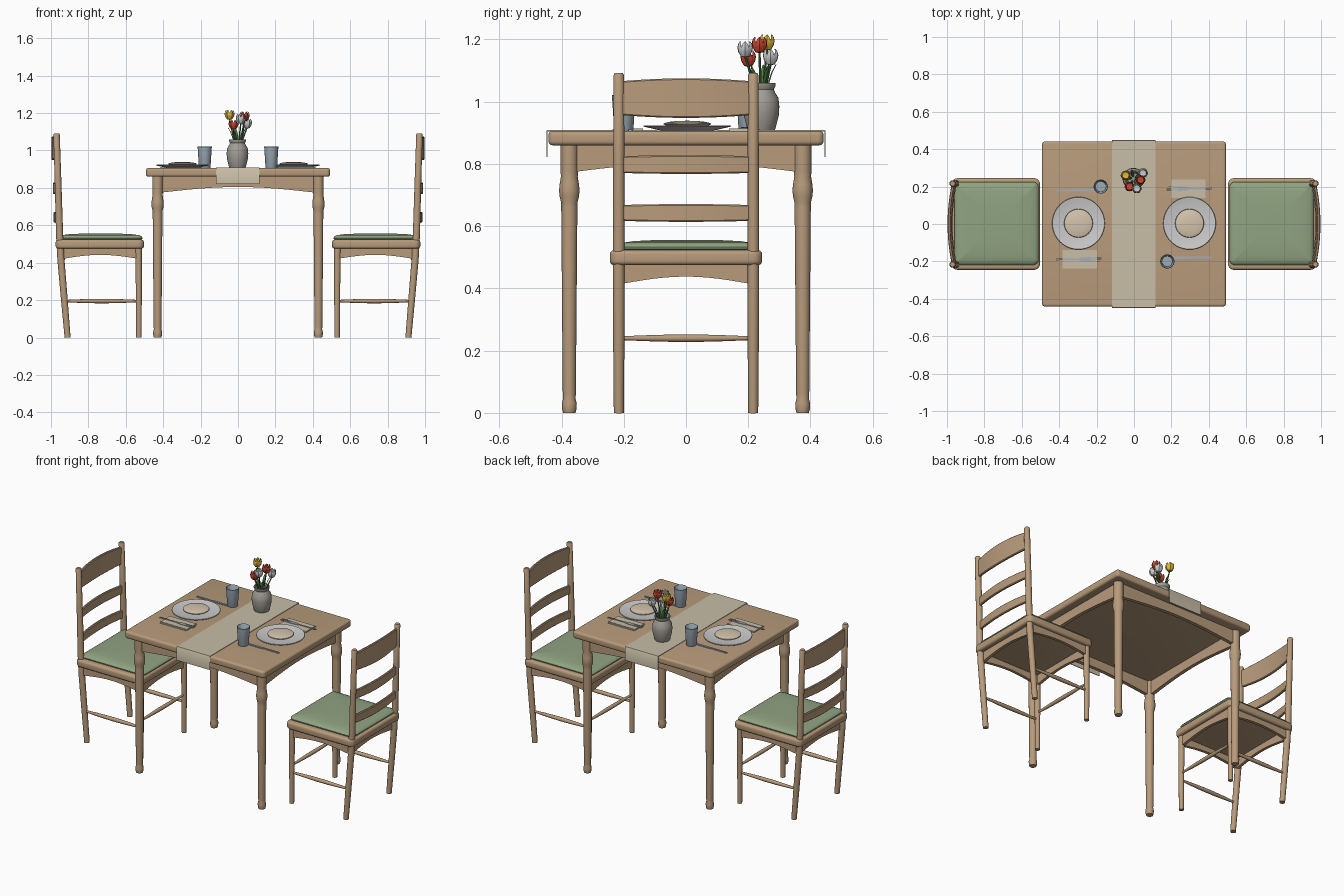
import bpy, bmesh, math
from mathutils import Vector

if "Cube" in bpy.data.objects:
    bpy.data.objects.remove(bpy.data.objects["Cube"])


def material(name, r, g, b):
    m = bpy.data.materials.new(name)
    m.diffuse_color = (r, g, b, 1)
    m.use_nodes = True
    m.node_tree.nodes["Principled BSDF"].inputs["Base Color"].default_value = m.diffuse_color
    return m


WOOD = material("wood", .48, .33, .20)
GREEN = material("cushion_green", .28, .37, .22)
LINEN = material("linen", .58, .51, .38)
WHITE = material("white", .8, .8, .78)
CREAM = material("cream", .66, .56, .42)
GLASS = material("glass", .34, .41, .47)
STEEL = material("steel", .38, .42, .47)
CLAY = material("clay", .36, .34, .31)
LEAF = material("leaf", .08, .2, .06)
RED = material("red", .6, .06, .03)
YELLOW = material("yellow", .75, .48, .05)


def build(name, rings, mat, caps=True, smooth=True):
    """Skin a list of equally long vertex rings."""
    bm = bmesh.new()
    vr = [[bm.verts.new(p) for p in r] for r in rings]
    n = len(vr[0])
    for a, b in zip(vr, vr[1:]):
        for i in range(n):
            j = (i + 1) % n
            bm.faces.new((a[i], a[j], b[j], b[i]))
    if caps:
        bm.faces.new(vr[0][::-1])
        bm.faces.new(vr[-1])
    bmesh.ops.remove_doubles(bm, verts=bm.verts, dist=1e-5)
    bmesh.ops.recalc_face_normals(bm, faces=bm.faces)
    me = bpy.data.meshes.new(name)
    bm.to_mesh(me)
    bm.free()
    ob = bpy.data.objects.new(name, me)
    bpy.context.collection.objects.link(ob)
    me.materials.append(mat)
    if smooth:
        bpy.context.view_layer.objects.active = ob
        ob.select_set(True)
        bpy.ops.object.shade_smooth_by_angle(angle=math.radians(40))
        ob.select_set(False)
    return ob


def circle(r, n):
    return [(r * math.cos(2 * math.pi * i / n), r * math.sin(2 * math.pi * i / n)) for i in range(n)]


def lathe(name, x, y, profile, mat, n=32):
    return build(name, [[(x + a, y + b, z) for a, b in circle(max(r, 1e-6), n)] for r, z in profile], mat, False)


def tube(name, pts, radii, mat, n=16):
    pts = [Vector(p) for p in pts]
    rings = []
    for k, p in enumerate(pts):
        t = (pts[min(k + 1, len(pts) - 1)] - pts[max(k - 1, 0)]).normalized()
        u = t.cross(Vector((0, 1, 0)) if abs(t.y) < .9 else Vector((1, 0, 0))).normalized()
        v = t.cross(u)
        rings.append([p + u * a + v * b for a, b in circle(radii[k], n)])
    return build(name, rings, mat)


def slab(name, cx, cy, hx, hy, r, layers, mat):
    """Rounded rectangle lofted through (inset, z) layers."""
    rings = []
    for inset, z in layers:
        q = max(r - inset, .004)
        ring = []
        for c, (sx, sy) in enumerate(((1, 1), (-1, 1), (-1, -1), (1, -1))):
            for i in range(6):
                a = math.pi / 2 * (c + i / 5)
                ring.append((cx + sx * (hx - inset - q) + q * math.cos(a),
                             cy + sy * (hy - inset - q) + q * math.sin(a), z))
        rings.append(ring)
    return build(name, rings, mat)


def bullnose(z0, z1, r):
    arc = [(r * (1 - math.cos(a)), r * (1 - math.sin(a))) for a in (0, .39, .79, 1.18, 1.57)]
    return [(d, z0 + e) for e, d in arc[::-1]][::-1] + [(e, z1 - d) for e, d in arc]


def edge_layers(z0, z1, r):
    arc = [(r * (1 - math.cos(t * math.pi / 8)), r * (1 - math.sin(t * math.pi / 8))) for t in range(5)]
    return [(e, z0 + d) for e, d in arc[::-1]] + [(e, z1 - d) for e, d in arc]


def prism(name, outline, place, a, b, mat):
    return build(name, [[place(u, v, w) for u, v in outline] for w in (a, b)], mat)


def arch(u0, u1, top, low, mid):
    """Apron outline with an arched lower edge."""
    pts = [(u0, top), (u0, low)]
    for i in range(1, 12):
        t = i / 12
        pts.append((u0 + (u1 - u0) * t, low + (mid - low) * math.sin(math.pi * t)))
    return pts + [(u1, low), (u1, top)]


along_x = lambda u, v, w: (u, w, v)
along_y = lambda u, v, w: (w, u, v)

# Table
slab("table_top", 0, 0, .492, .442, .018, edge_layers(.86, .906, .013), WOOD)
LEG = [(0, 0), (.02, 0), (.023, .012), (.024, .03), (.02, .045), (.021, .06), (.026, .66), (.026, .675),
       (.031, .695), (.033, .715), (.031, .735), (.027, .76), (.028, .775), (.028, .862), (0, .862)]
for s in (-1, 1):
    for t in (-1, 1):
        lathe("table_leg", s * .43, t * .375, LEG, WOOD, 24)
    prism("table_long_apron", arch(-.41, .41, .862, .775, .805), along_x, s * .375 - .011, s * .375 + .011, WOOD)
    prism("table_end_apron", arch(-.355, .355, .862, .775, .803), along_y, s * .43 - .011, s * .43 + .011, WOOD)

# Table runner hanging over both long edges
prism("table_runner", [(-.449, .822), (-.449, .905), (-.446, .909), (.446, .909), (.449, .905), (.449, .822),
                       (.445, .822), (.445, .904), (-.445, .904), (-.445, .822)], along_y, -.118, .116, LINEN)


# Chairs
def slat(name, s, x, z0, z1, crown):
    rings = []
    for i in range(17):
        t = -1 + i / 8
        bow = 1 - t * t
        xx = x + .021 * bow
        zt, zb = z1 + crown * bow, z0 - crown * bow
        rings.append([(s * (xx + d), t * .207, z) for d, z in
                      ((-.008, zb + .004), (-.004, zb), (.004, zb), (.008, zb + .004),
                       (.008, zt - .004), (.004, zt), (-.004, zt), (-.008, zt - .004))])
    build(name, rings, WOOD)


def spindle(name, a, b):
    a, b = Vector(a), Vector(b)
    tube(name, [a.lerp(b, i / 10) for i in range(11)],
         [.006 + .006 * math.sin(math.pi * i / 10) for i in range(11)], WOOD, 12)


for s in (-1, 1):
    slab("chair_seat", s * .739, 0, .236, .245, .03, edge_layers(.475, .523, .014), WOOD)
    slab("seat_cushion", s * .735, .003, .225, .222, .03,
         [(.012, .52), (.002, .526), (0, .533), (.005, .541), (.018, .547), (.05, .552), (.11, .555), (.17, .556)], GREEN)
    for t in (-1, 1):
        y = t * .216
        tube("back_post", [(s * x, y, z) for x, z in ((.911, 0), (.93, .22), (.947, .42), (.954, .55),
                                                      (.961, .8), (.97, 1.085), (.97, 1.092))],
             [.016, .018, .019, .019, .018, .017, .013], WOOD)
        tube("front_leg", [(s * .53, y, 0), (s * .53, y, .25), (s * .532, y, .48)], [.014, .016, .018], WOOD)
        spindle("side_stretcher", (s * .53, y, .195), (s * .928, y, .195))
        prism("seat_side_apron", arch(*sorted((s * .54, s * .93)), .478, .422, .442), along_x, y - .009, y + .009, WOOD)
    for x in (.533, .935):
        prism("seat_cross_apron", arch(-.205, .205, .478, .415, .438), along_y, s * x - .009, s * x + .009, WOOD)
    spindle("front_stretcher", (s * .53, -.21, .24), (s * .53, .21, .24))
    slat("top_back_slat", s, .968, .957, 1.066, .009)
    slat("middle_back_slat", s, .961, .771, .825, .003)
    slat("lower_back_slat", s, .957, .617, .668, .003)

# Place settings, the second turned half way round
Z = .906
for s in (-1, 1):
    flat = lambda u, v, w, s=s: (s * u, s * v, w)
    lathe("plate", s * .297, .004, [(0, Z), (.08, Z), (.14, .92), (.141, .922), (.139, .924),
                                    (.085, .913), (0, .913)], WHITE, 48)
    lathe("small_bowl", s * .297, .004, [(0, .912), (.045, .912), (.072, .925), (.077, .928), (.075, .931),
                                         (.06, .935), (.035, .938), (0, .939)], CREAM, 40)
    lathe("tumbler", s * .178, s * -.2, [(0, Z), (.029, Z), (.031, .91), (.038, 1.02), (.0365, 1.022),
                                         (.035, 1.02), (.028, .914), (0, .914)], GLASS, 28)
    prism("napkin", [(.197, .138), (.382, .138), (.382, .238), (.197, .238)], flat, Z, Z + .004, LINEN)
    prism("napkin_fold", [(.197, .138), (.382, .138), (.382, .232), (.197, .232)], flat, Z + .0045, Z + .008, LINEN)
    fork = [(.415, .184), (.415, .194), (.3, .192), (.28, .199), (.235, .2)]
    for k in range(4):
        y = .2 - k * .006
        fork += [(.175, y - .001), (.175, y - .003), (.235, y - .004), (.235, y - .006)]
    fork = fork[:-1] + [(.235, .177), (.28, .179), (.3, .186)]
    prism("fork", fork, flat, Z + .009, Z + .012, STEEL)
    prism("knife", [(.195, -.173), (.21, -.187), (.3, -.187), (.31, -.184), (.415, -.185), (.415, -.174), (.31, -.174)],
          flat, Z, Z + .005, STEEL)

# Vase
VX, VY = -.003, .242
lathe("vase", VX, VY, [(0, Z), (.042, Z), (.046, .915), (.056, .955), (.058, .985), (.055, 1.012), (.044, 1.03),
                       (.04, 1.04), (.046, 1.052), (.046, 1.06), (.04, 1.06), (.034, 1.04), (.03, 1.02), (0, 1.02)], CLAY)


# Tulips: stem, closed cup core and six pointed petals
def tulip(x, y, z, mat):
    tip = Vector((x, y, z - .022))
    root = Vector((VX + (x - VX) * .25, VY + (y - VY) * .25, 1.015))
    bend = Vector((VX + (x - VX) * .6, VY + (y - VY) * .6, (z + .99) / 2))
    tube("tulip_stem", [root, bend, tip], [.004, .004, .0035], LEAF, 8)
    lathe("tulip_cup", x, y, [(0, z - .026), (.013, z - .023), (.021, z - .01), (.022, z + .004),
                              (.018, z + .012), (0, z + .008)], mat, 12)
    for k in range(6):
        a = k * math.pi / 3
        rings = []
        for r, h, w in ((.012, -.023, .35), (.022, -.008, .5), (.025, .006, .5), (.022, .018, .38), (.017, .026, .05)):
            rings.append([(x + q * math.cos(a + d), y + q * math.sin(a + d), z + h)
                          for q, d in ((r, -w), (r + .002, 0), (r, w), (r - .002, 0))])
        build("tulip_petal", rings, mat)


for x, y, z, m in ((-.045, .26, 1.19, YELLOW), (.035, .236, 1.182, RED), (-.024, .2, 1.138, RED),
                   (.015, .19, 1.168, WHITE), (.048, .272, 1.143, WHITE)):
    tulip(x, y, z, m)

# Leaves
for k in range(5):
    a = k * 1.257 + .5
    c, d = math.cos(a), math.sin(a)
    rings = []
    for r, z, w in ((.01, 1.02, .004), (.022, 1.06, .009), (.034, 1.095, .008), (.048, 1.12, .001)):
        rings.append([(VX + c * (r + e) - d * q, VY + d * (r + e) + c * q, z)
                      for q, e in ((-w, .002), (0, -.001), (w, .002), (0, .001))])
    build("tulip_leaf", rings, LEAF)
